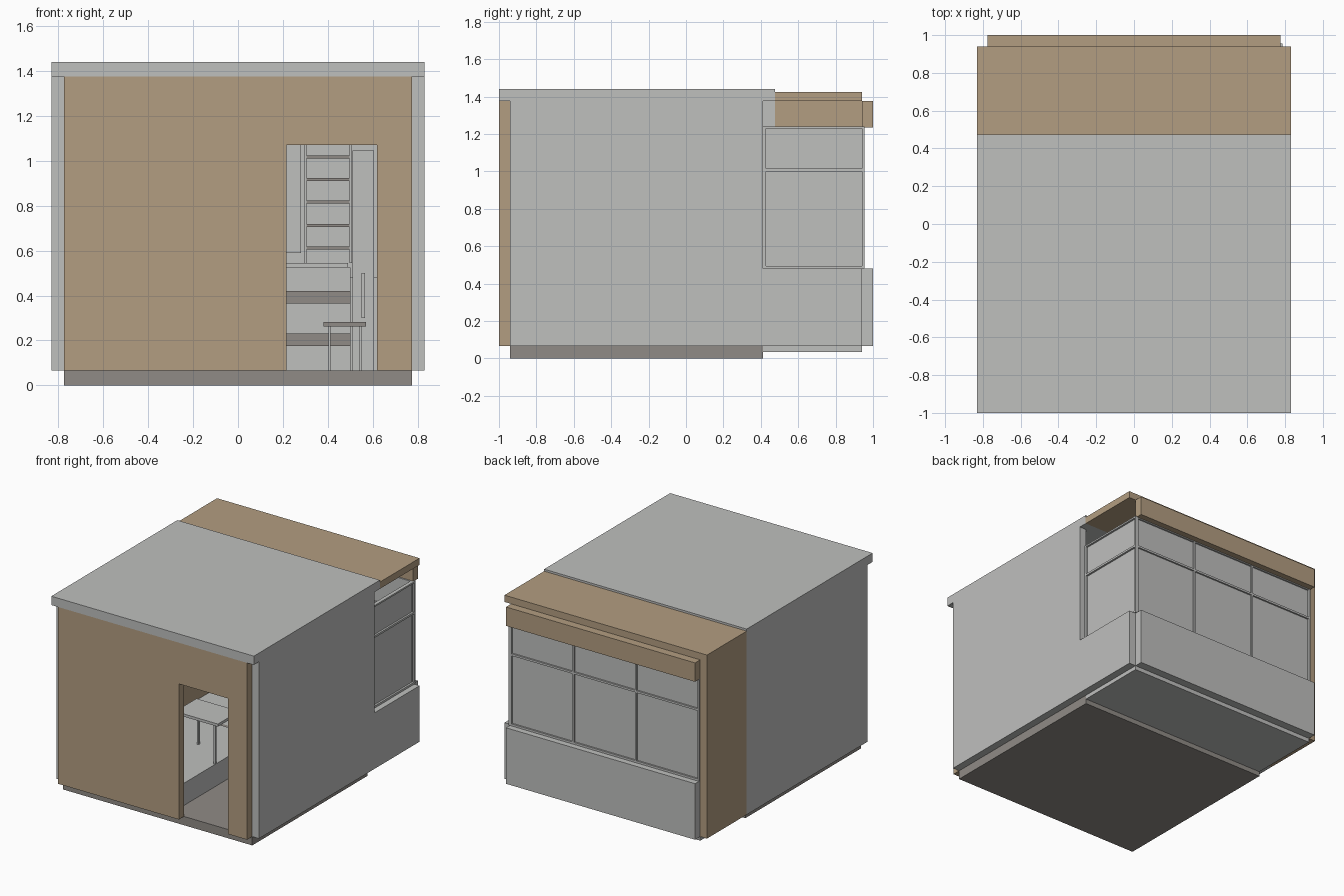
import bpy, bmesh
from mathutils import Vector

if "Cube" in bpy.data.objects:
    bpy.data.objects.remove(bpy.data.objects["Cube"])


def material(name, rgb):
    m = bpy.data.materials.new(name)
    m.diffuse_color = (*rgb, 1)
    m.use_nodes = True
    m.node_tree.nodes["Principled BSDF"].inputs["Base Color"].default_value = m.diffuse_color
    return m


GREY = material("light_grey", (0.52, 0.525, 0.515))
TAN = material("tan_wood", (0.45, 0.34, 0.22))
DARK = material("warm_dark_grey", (0.28, 0.26, 0.24))


def boxes(name, mat, *spans):
    """One object made of boxes given as (x0, x1, y0, y1, z0, z1)."""
    bm = bmesh.new()
    for x0, x1, y0, y1, z0, z1 in spans:
        r = bmesh.ops.create_cube(bm, size=1)
        c = Vector((x0 + x1, y0 + y1, z0 + z1)) / 2
        for v in r["verts"]:
            v.co = Vector((v.co.x * (x1 - x0), v.co.y * (y1 - y0), v.co.z * (z1 - z0))) + c
    me = bpy.data.meshes.new(name)
    bm.to_mesh(me)
    bm.free()
    me.materials.append(mat)
    ob = bpy.data.objects.new(name, me)
    bpy.context.collection.objects.link(ob)
    return ob


W, I = 0.83, 0.775          # outer and inner half width
LOW, EAVE = 0.065, 1.375    # floor level and wall top

# Floors
boxes("main_floor", DARK, (-I, I, -0.94, 0.412, 0, LOW))
boxes("bay_floor", GREY, (-I, I, 0.412, 0.94, 0.035, LOW))

# Side walls and roofs
boxes("right_wall", GREY, (I, W, -0.94, 0.412, LOW, EAVE))
boxes("left_wall", GREY, (-W, -I, -0.94, 0.475, LOW, EAVE))
boxes("left_bay_wall", TAN, (-W, -I, 0.475, 0.94, LOW, EAVE))
boxes("main_roof", GREY, (-W, W, -1, 0.475, EAVE, 1.44))
boxes("bay_roof", TAN, (-W, W, 0.475, 0.94, EAVE, 1.425))

# Front cladding around the doorway
boxes("front_left_panel", TAN, (-I, 0.215, -1, -0.94, LOW, EAVE))
boxes("door_head_panel", TAN, (0.215, 0.62, -1, -0.94, 1.07, EAVE))
boxes("front_right_panel", TAN, (0.62, I, -1, -0.94, LOW, EAVE))

# Glazed bay: parapets, fascia, panes and frames
boxes("back_parapet", GREY, (-I, I, 0.94, 1, LOW, 0.48))
boxes("side_parapet", GREY, (I, W, 0.412, 0.94, LOW, 0.48))
boxes("back_fascia", TAN, (-I, I, 0.94, 1, 1.235, EAVE))
boxes("back_glass", GREY, (-I, I, 0.935, 0.943, 0.48, 1.24))
boxes("side_glass", GREY, (0.765, 0.773, 0.412, 0.94, 0.48, 1.24))
rails = ((0.48, 0.495), (1.0, 1.015), (1.228, 1.24))
boxes("back_window_frame", GREY,
      *[(-I, I, 0.93, 0.955, a, b) for a, b in rails],
      *[(x - 0.007, x + 0.007, 0.93, 0.955, 0.48, 1.24) for x in (-0.768, -0.257, 0.257, 0.768)])
boxes("side_window_frame", GREY,
      *[(0.76, 0.787, 0.412, 0.955, a, b) for a, b in rails],
      *[(0.76, 0.787, y - 0.007, y + 0.007, 0.48, 1.24) for y in (0.42, 0.948)])

# Furniture seen through the doorway
boxes("low_bench", GREY, (-0.77, 0.115, -0.8, 0.1, LOW, 0.23))
boxes("kitchen_cabinet", GREY, (-0.2, 0.5, 0.2, 0.45, LOW, 0.525))
boxes("cabinet_recess", DARK, *[(-0.2, 0.5, 0.193, 0.2, a, b) for a, b in ((0.175, 0.23), (0.365, 0.42))])
boxes("counter_top", GREY, (-0.2, 0.49, 0.18, 0.46, 0.525, 0.545))
boxes("tall_cabinet", GREY, (0.0, 0.28, 0.3, 0.45, 0.59, 1.2))
boxes("shelf_sides", GREY, *[(x, x + 0.01, 0.3, 0.45, 0.545, 1.2) for x in (0.295, 0.497)])
boxes("shelf_boards", DARK, *[(0.305, 0.497, 0.3, 0.45, z, z + 0.014)
                              for z in (0.605, 0.705, 0.81, 0.91, 1.01, 1.11)])
boxes("wardrobe", GREY, (0.51, 0.605, 0.15, 0.45, LOW, 1.045))
boxes("wardrobe_handle", GREY, (0.55, 0.565, 0.135, 0.15, 0.3, 0.5))
boxes("table", GREY, (-0.2, 0.15, -0.45, -0.2, 0.525, 0.545),
      *[(x, x + 0.015, y, y + 0.015, 0.23, 0.525) for x in (-0.17, 0.1) for y in (-0.43, -0.24)])
boxes("stool_seat", DARK, (0.38, 0.57, -0.1, 0.08, 0.262, 0.282))
boxes("stool_legs", GREY, *[(x, x + 0.01, y, y + 0.01, LOW, 0.262)
                            for x in (0.402, 0.54) for y in (-0.08, 0.05)])
